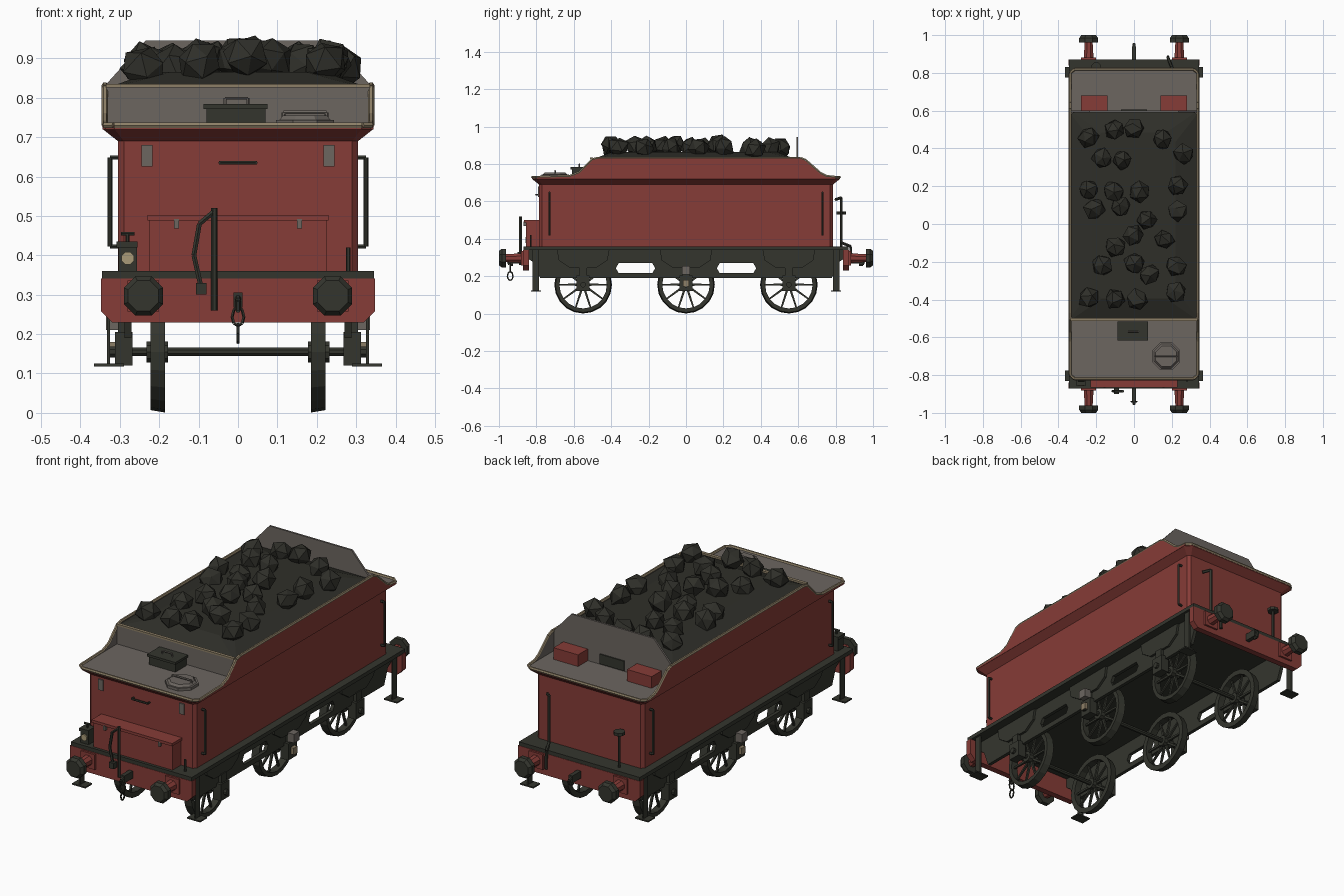
import bpy, bmesh, math, random
from mathutils import Vector, Matrix

old = bpy.data.objects.get("Cube")
if old:
    bpy.data.objects.remove(old)
random.seed(4)


def material(name, r, g, b):
    m = bpy.data.materials.new(name)
    m.use_nodes = True
    m.diffuse_color = (r, g, b, 1)
    m.node_tree.nodes["Principled BSDF"].inputs["Base Color"].default_value = (r, g, b, 1)
    return m


RED = material("dark red paint", .24, .045, .038)
DARK = material("dark iron", .034, .036, .027)
COAL = material("coal black", .028, .028, .022)
GREY = material("warm grey", .15, .133, .118)
BEIGE = material("beige trim", .27, .215, .135)
CREAM = material("cream lens", .4, .33, .19)


def finish(bm, name, mats, mirror="", rule=None):
    """Turn a bmesh into an object; mirror names the axes to mirror on."""
    bmesh.ops.recalc_face_normals(bm, faces=bm.faces)
    if rule:
        for f in bm.faces:
            f.normal_update()
            f.material_index = rule(f)
    me = bpy.data.meshes.new(name)
    bm.to_mesh(me)
    bm.free()
    ob = bpy.data.objects.new(name, me)
    bpy.context.scene.collection.objects.link(ob)
    for m in mats if isinstance(mats, tuple) else (mats,):
        me.materials.append(m)
    if mirror:
        mod = ob.modifiers.new("mirror", "MIRROR")
        mod.use_axis = ("x" in mirror, "y" in mirror, False)
        mod.use_mirror_merge = False
    return ob


def loft(bm, rings):
    """Skin a stack of equal point rings and cap both ends."""
    rows = [[bm.verts.new(p) for p in ring] for ring in rings]
    n = len(rows[0])
    for a, b in zip(rows, rows[1:]):
        for i in range(n):
            j = (i + 1) % n
            bm.faces.new((a[i], a[j], b[j], b[i]))
    bm.faces.new(rows[0])
    bm.faces.new(rows[-1])


def box(bm, x, y, z):
    loft(bm, [[(x[0], y[0], h), (x[1], y[0], h), (x[1], y[1], h), (x[0], y[1], h)] for h in z])


def side_plate(bm, pts, x0, x1):
    loft(bm, [[(x, y, z) for y, z in pts] for x in (x0, x1)])


def end_plate(bm, pts, y0, y1):
    loft(bm, [[(x, y, z) for x, z in pts] for y in (y0, y1)])


def rod(bm, a, b, r, n=6, r2=None):
    a, b = Vector(a), Vector(b)
    turn = (b - a).to_track_quat("Z", "Y").to_matrix().to_4x4()
    bmesh.ops.create_cone(bm, cap_ends=True, segments=n, radius1=r, radius2=r if r2 is None else r2,
                          depth=(b - a).length,
                          matrix=Matrix.Translation((a + b) / 2) @ turn @ Matrix.Rotation(math.pi / n, 4, "Z"))


def path(bm, pts, r, n=6):
    for a, b in zip(pts, pts[1:]):
        rod(bm, a, b, r, n)


def plan(hx, hy, c, z, y=0):
    """Rectangle with chamfered corners, seen from above."""
    q = [(hx, hy - c), (hx - c, hy), (c - hx, hy), (-hx, hy - c)]
    return [(a, b + y, z) for a, b in q + [(-a, -b) for a, b in q]]


def simple_box(name, mat, x, y, z, mirror=""):
    bm = bmesh.new()
    box(bm, x, y, z)
    return finish(bm, name, mat, mirror)


def simple_path(name, mat, pts, r, mirror="", n=6):
    bm = bmesh.new()
    path(bm, pts, r, n)
    return finish(bm, name, mat, mirror)


# Tank body with flared top and grey deck
bm = bmesh.new()
loft(bm, [plan(.305, .785, .015, .36), plan(.305, .785, .015, .69),
          plan(.343, .823, .03, .72), plan(.343, .823, .03, .73)])
finish(bm, "tank_body", (RED, GREY), rule=lambda f: int(f.normal.z > .9))

# Raised side sheets, grey on the inside, with a beige rim all round
edge = [(-.8, .73), (-.62, .735), (-.57, .755), (-.5, .825), (-.47, .832),
        (.61, .832), (.64, .82), (.72, .75), (.75, .735), (.8, .73)]
bm = bmesh.new()
side_plate(bm, edge + [(.8, .72), (-.8, .72)], .333, .344)
finish(bm, "side_sheet", (RED, GREY), "x", lambda f: int(f.normal.x < -.5))
rim = [(.338, y, z) for y, z in edge]
front_lip, back_lip = [(0, -.82, .73), (.315, -.82, .73)], [(.315, .82, .73), (0, .82, .73)]
simple_path("rim_trim", BEIGE, front_lip + rim + back_lip, .008, "x")

# Bunker ends
simple_box("front_bulkhead", GREY, (-.335, .335), (-.51, -.5), (.72, .828))
simple_box("bulkhead_trim", BEIGE, (-.335, .335), (-.514, -.498), (.826, .835))
bm = bmesh.new()
end_plate(bm, [(-.334, .72), (.334, .72), (.334, .835), (.235, .945), (-.235, .945), (-.334, .835)], .59, .6)
finish(bm, "back_plate", GREY)
simple_box("back_plate_door", DARK, (-.07, .07), (.6, .606), (.735, .785))
simple_box("back_deck_box", RED, (.14, .28), (.6, .68), (.73, .79), "x")

# Coal bed and lumps
bm = bmesh.new()
loft(bm, [plan(.333, .545, .01, .78, .045), plan(.333, .545, .01, .825, .045),
          plan(.22, .44, .05, .865, .045)])
finish(bm, "coal_bed", COAL)
spots = [(-24, 46), (-10, 50), (0, 51), (15, 45), (26, 37), (-17, 35), (-6, 34), (-24, 18), (-11, 17),
         (3, 17), (23, 20), (-21, 8), (-7, 9), (7, 2), (23, 7), (-10, -12), (0, -6), (16, -8), (-17, -22),
         (0, -21), (22, -22), (8, -27), (-24, -39), (-10, -40), (2, -40), (22, -36)]
bm = bmesh.new()
for x, y in spots:
    lump = bmesh.ops.create_icosphere(bm, subdivisions=1, radius=.058)["verts"]
    spin = Matrix.Rotation(random.uniform(0, 6), 4, Vector((random.random(), random.random(), 1)))
    z = .895 - abs(x) * .0006 + random.uniform(-.01, .01)
    for v in lump:
        v.co = spin @ (v.co * random.uniform(.85, 1.12)) + Vector((x / 100, y / 100, z))
finish(bm, "coal_lumps", COAL)

# Front deck: locker and water filler
simple_box("deck_locker", DARK, (-.08, .07), (-.61, -.52), (.73, .772))
simple_box("locker_lid", DARK, (-.087, .075), (-.617, -.515), (.772, .784))
simple_path("locker_handle", GREY, [(-.033, -.57, .78), (-.033, -.57, .799), (.025, -.57, .799), (.025, -.57, .78)], .004)
bm = bmesh.new()
rod(bm, (.17, -.7, .73), (.17, -.7, .744), .08, 8)
rod(bm, (.17, -.7, .744), (.17, -.7, .755), .07, 8, .06)
path(bm, [(.115, -.7, .75), (.115, -.7, .763), (.225, -.7, .763), (.225, -.7, .75)], .005)
finish(bm, "water_filler", GREY)

# Front face: toolbox, plates and handles
simple_box("toolbox", RED, (-.225, .225), (-.855, -.78), (.36, .488))
simple_box("toolbox_lid", RED, (-.23, .23), (-.865, -.78), (.488, .502))
simple_box("toolbox_latch", GREY, (.15, .162), (-.868, -.855), (.468, .492), "x")
simple_box("front_plate", GREY, (.217, .245), (-.791, -.784), (.625, .68), "x")
simple_path("front_handle", DARK, [(-.045, -.785, .635), (-.045, -.802, .635), (.045, -.802, .635), (.045, -.785, .635)], .005)
simple_path("handrail", DARK, [(.3, .73, .648), (.325, .73, .648), (.325, .73, .422), (.3, .73, .422)], .006, "xy")

# Lamp on the front footplate
bm = bmesh.new()
box(bm, (-.303, -.257), (-.85, -.805), (.36, .42))
box(bm, (-.308, -.255), (-.855, -.8), (.42, .435))
path(bm, [(-.28, -.828, .43), (-.28, -.828, .455)], .005)
path(bm, [(-.297, -.828, .455), (-.263, -.828, .455)], .005)
finish(bm, "lamp", DARK)
simple_path("lamp_lens", CREAM, [(-.28, -.85, .393), (-.28, -.857, .393)], .017, n=8)
simple_path("lamp_post", DARK, [(.28, -.83, .36), (.28, -.83, .42)], .006)

# Brake pipes and handbrake
bm = bmesh.new()
path(bm, [(-.06, -.885, .26), (-.06, -.885, .52)], .008)
path(bm, [(-.06, -.885, .512), (-.098, -.885, .48), (-.112, -.885, .4), (-.094, -.885, .32)], .007)
box(bm, (-.107, -.08), (-.9, -.87), (.3, .33))
finish(bm, "front_brake_pipe", DARK)
simple_path("back_brake_pipe", DARK, [(.23, .8, .61), (.2, .83, .62), (.2, .83, .38), (.18, .88, .36), (.18, .885, .27)], .008)
bm = bmesh.new()
rod(bm, (-.2, .83, .36), (-.2, .83, .53), .007)
rod(bm, (-.2, .83, .53), (-.2, .83, .545), .028, 8)
finish(bm, "handbrake", DARK)

# Footplate and buffer beams
simple_box("footplate", DARK, (-.345, .345), (-.87, .87), (.34, .36))
bm = bmesh.new()
end_plate(bm, [(-.348, .341), (.348, .341), (.348, .258), (.32, .23), (-.32, .23), (-.348, .258)], .84, .872)
finish(bm, "buffer_beam", RED, "y")
bm = bmesh.new()
box(bm, (.2, .28), (.87, .882), (.258, .336))
rod(bm, (.24, .88, .297), (.24, .97, .297), .028, 8, .022)
finish(bm, "buffer_shank", RED, "xy")
bm = bmesh.new()
rod(bm, (.24, .962, .297), (.24, .985, .297), .054, 8)
rod(bm, (.24, .985, .297), (.24, 1, .297), .054, 8, .042)
finish(bm, "buffer_head", DARK, "xy")

# Couplings
bm = bmesh.new()
box(bm, (-.011, .011), (.87, .94), (.268, .305))
path(bm, [(0, .93, .295), (0, .952, .285), (0, .945, .262), (0, .925, .262)], .008)
finish(bm, "coupling_hook", DARK, "y")
bm = bmesh.new()
for top, across in ((.268, 1), (.225, 0)):
    loop = []
    for i in range(9):
        t = i * math.pi / 4
        s = .015 * math.cos(t)
        loop.append((s * across, -.94 + s * (1 - across), top - .023 + .024 * math.sin(t)))
    path(bm, loop, .004, 5)
finish(bm, "coupling_chain", DARK)

# Side frames with slots between the wheels, springs and axle boxes
bm = bmesh.new()
side_plate(bm, [(-.845, .345), (.845, .345), (.845, .295), (.81, .27), (-.81, .27), (-.845, .295)], .27, .288)
side_plate(bm, [(-.78, .19), (.78, .19), (.78, .217), (-.78, .217)], .27, .288)
side_plate(bm, [(-.18, .27), (-.165, .243), (-.18, .217), (.18, .217), (.165, .243), (.18, .27)], .27, .288)
for s in (-1, 1):
    side_plate(bm, [(s * y, z) for y, z in ((.36, .27), (.375, .243), (.36, .217), (.78, .19), (.81, .27))], .27, .288)
finish(bm, "side_frame", DARK, "x")
bm = bmesh.new()
for y in (-.55, 0, .55):
    side_plate(bm, [(y + a, z) for a, z in ((-.14, .34), (-.13, .285), (-.07, .245), (.07, .245), (.13, .285), (.14, .34))], .288, .3)
    box(bm, (.268, .312), (y - .035, y + .035), (.12, .205))
    box(bm, (.288, .305), (y - .02, y + .02), (.2, .25))
    rod(bm, (.31, y, .155), (.325, y, .155), .015, 8)
finish(bm, "springs_and_axle_boxes", DARK, "x")
simple_box("axle_box_bracket", GREY, (.3, .335), (-.022, .022), (.21, .255), "x")
simple_box("axle_box_cap", BEIGE, (.312, .328), (-.015, .015), (.145, .18), "x")

# Wheels and axles
for name, y in (("front", -.55), ("middle", 0), ("back", .55)):
    bm = bmesh.new()
    n, rows = 20, []
    for i in range(n):
        t = math.tau * i / n
        rows.append([bm.verts.new((x, y + r * math.cos(t), .155 + r * math.sin(t)))
                     for x, r in ((.185, .154), (.222, .148), (.222, .127), (.185, .127))])
    for i in range(n):
        a, b = rows[i], rows[(i + 1) % n]
        for k in range(4):
            bm.faces.new((a[k], a[k - 1], b[k - 1], b[k]))
    for i in range(10):
        t = math.tau * i / 10
        rod(bm, (.203, y, .155), (.203, y + .132 * math.cos(t), .155 + .132 * math.sin(t)), .009, 4, .006)
    rod(bm, (.178, y, .155), (.232, y, .155), .028, 10)
    finish(bm, name + "_wheel", DARK, "x")
    simple_path(name + "_axle", DARK, [(-.27, y, .155), (.27, y, .155)], .012, n=8)

# Hanging steps
bm = bmesh.new()
box(bm, (.325, .333), (.785, .82), (.12, .345))
box(bm, (.29, .365), (.775, .83), (.118, .125))
finish(bm, "hanging_step", DARK, "xy")
